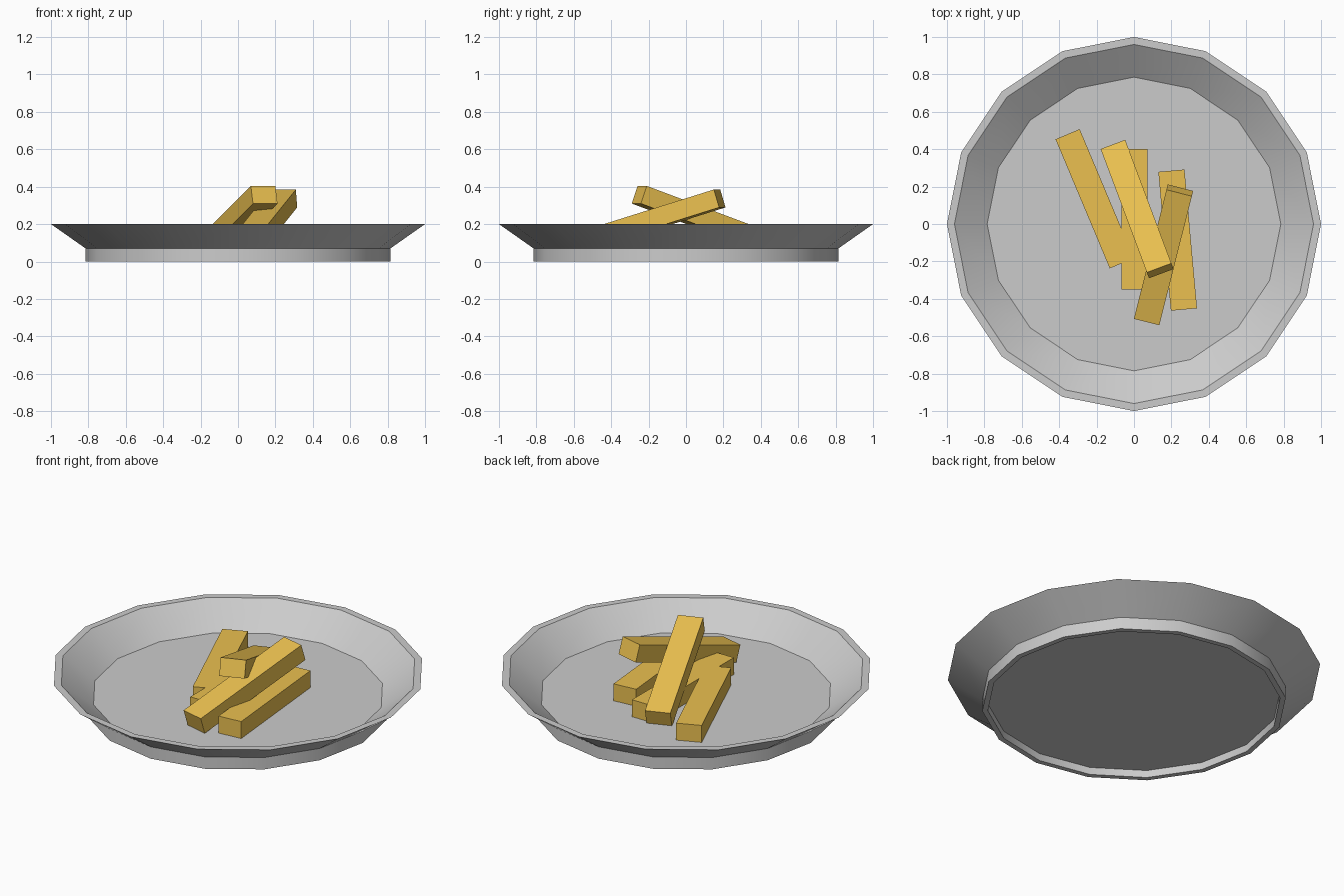
import bpy, bmesh, math
from mathutils import Vector, Matrix

if "Cube" in bpy.data.objects:
    bpy.data.objects.remove(bpy.data.objects["Cube"])

SIDES = 16


def make_plate():
    # Profile from the underside centre out over the rim to the inner floor
    profile = [(0.785, 0.043), (0.785, 0.0), (0.815, 0.0), (0.815, 0.07),
               (1.0, 0.2), (0.96, 0.2), (0.785, 0.07)]
    bm = bmesh.new()
    rings = []
    for r, z in profile:
        rings.append([bm.verts.new((r * math.cos(2 * math.pi * i / SIDES),
                                    r * math.sin(2 * math.pi * i / SIDES), z))
                      for i in range(SIDES)])
    for a, b in zip(rings, rings[1:]):
        for i in range(SIDES):
            j = (i + 1) % SIDES
            bm.faces.new((a[i], a[j], b[j], b[i]))
    # Underside and inner floor
    bm.faces.new(list(reversed(rings[0])))
    bm.faces.new(rings[-1])
    bmesh.ops.recalc_face_normals(bm, faces=bm.faces)
    mesh = bpy.data.meshes.new("plate")
    bm.to_mesh(mesh)
    bm.free()
    obj = bpy.data.objects.new("plate", mesh)
    bpy.context.collection.objects.link(obj)
    bpy.context.view_layer.objects.active = obj
    obj.select_set(True)
    bpy.ops.object.shade_smooth_by_angle(angle=math.radians(30))
    obj.select_set(False)


def make_fry(name, start, end, mat, width=0.14, height=0.1):
    # Box stick running between two end-face centres, kept level sideways
    start, end = Vector(start), Vector(end)
    along = (end - start).normalized()
    side = along.cross(Vector((0, 0, 1))).normalized()
    up = side.cross(along)
    rot = Matrix((side, along, up)).transposed().to_4x4()
    size = Matrix.Diagonal((width, (end - start).length, height, 1))
    bm = bmesh.new()
    bmesh.ops.create_cube(bm, size=1,
                          matrix=Matrix.Translation((start + end) / 2) @ rot @ size)
    mesh = bpy.data.meshes.new(name)
    bm.to_mesh(mesh)
    bm.free()
    mesh.materials.append(mat)
    bpy.context.collection.objects.link(bpy.data.objects.new(name, mesh))


make_plate()

golden = bpy.data.materials.new("golden_fry")
golden.diffuse_color = (0.83, 0.53, 0.08, 1)
golden.use_nodes = True
golden.node_tree.nodes["Principled BSDF"].inputs["Base Color"].default_value = golden.diffuse_color

# Three sticks lie on the floor, two lean across them
fries = {
    "fry_left": ((-0.355, 0.48, 0.12), (-0.065, -0.21, 0.12)),
    "fry_middle": ((0.003, 0.40, 0.12), (0.003, -0.35, 0.12)),
    "fry_right": ((0.20, 0.285, 0.12), (0.267, -0.457, 0.12)),
    "fry_leaning_front": ((-0.107, 0.41, 0.11), (0.14, -0.25, 0.357)),
    "fry_leaning_back": ((0.071, -0.51, 0.12), (0.245, 0.18, 0.337)),
}
for name, (start, end) in fries.items():
    make_fry(name, start, end, golden)
